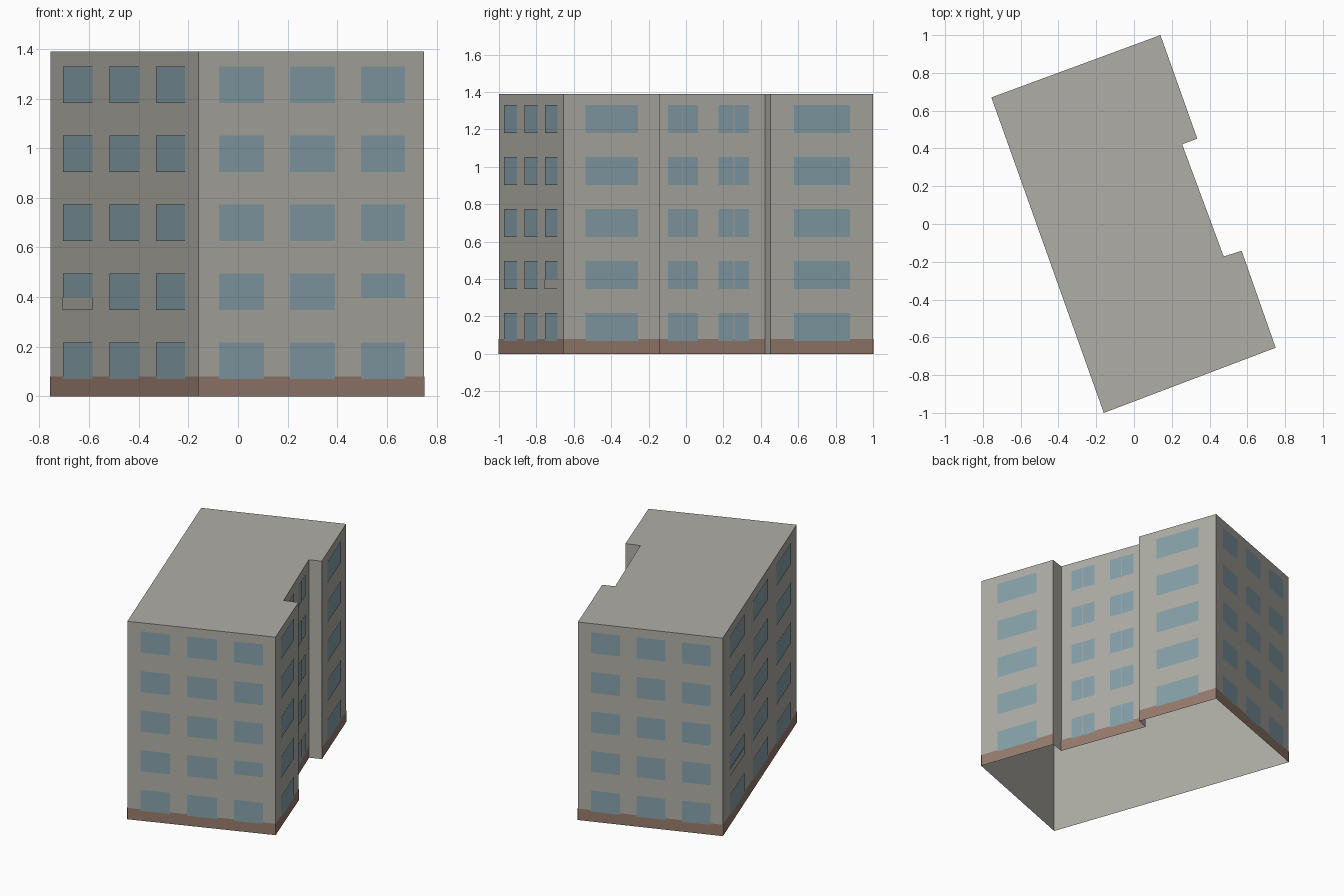
import bpy
from mathutils import Vector

cube = bpy.data.objects.get("Cube")
if cube:
    bpy.data.objects.remove(cube, do_unlink=True)

HEIGHT, PLINTH = 1.39, 0.08
PITCH, SILL, PANE = 0.278, 0.07, 0.148
FLOORS = 5


def material(name, rgb):
    m = bpy.data.materials.new(name)
    m.use_nodes = True
    color = (*rgb, 1)
    m.diffuse_color = color
    m.node_tree.nodes["Principled BSDF"].inputs["Base Color"].default_value = color
    return m


concrete = material("warm grey concrete", (0.43, 0.42, 0.38))
glass = material("blue grey glass", (0.24, 0.355, 0.40))
brick = material("brown plinth", (0.31, 0.20, 0.156))


def make(name, verts, faces, mat):
    mesh = bpy.data.meshes.new(name)
    mesh.from_pydata(verts, [], faces)
    mesh.materials.append(mat)
    obj = bpy.data.objects.new(name, mesh)
    bpy.context.collection.objects.link(obj)


# Footprint, counter-clockwise from the front corner
plan = [Vector(p) for p in (
    (-0.16, -1), (0.75, -0.655), (0.57, -0.142), (0.475, -0.172),
    (0.255, 0.422), (0.335, 0.452), (0.14, 1), (-0.755, 0.67))]
n = len(plan)

# Shell: walls and flat roof, open underneath
verts = [(p.x, p.y, z) for z in (0, HEIGHT) for p in plan]
walls = [(i, (i + 1) % n, (i + 1) % n + n, i + n) for i in range(n)]
make("building_shell", verts, walls + [tuple(range(n, 2 * n))], concrete)


def panels(name, side, rects, mat, out):
    """Flat plates on one wall; each rect is (start, end, bottom, top)."""
    a, b = plan[side], plan[(side + 1) % n]
    d = b - a
    off = Vector((d.y, -d.x)).normalized() * out
    vs, fs = [], []
    for s, e, lo, hi in rects:
        k = len(vs)
        for t, z in ((s, lo), (e, lo), (e, hi), (s, hi)):
            p = a + d * t + off
            vs.append((p.x, p.y, z))
        fs.append((k, k + 1, k + 2, k + 3))
    make(name, vs, fs, mat)


# Window columns along each wall, as fractions of its length
triple = [(0.09, 0.29), (0.405, 0.605), (0.72, 0.915)]
wide = [(0.225, 0.498), (0.502, 0.775)]
pairs = [(0.125, 0.255), (0.263, 0.395), (0.58, 0.715), (0.723, 0.857)]
facades = {
    "front": (0, triple), "right_front": (1, wide), "right_middle": (3, pairs),
    "right_back": (5, wide), "back": (6, triple), "left": (7, triple)}

# Two windows on the first upper floor have a covered lower part
covered = {("front", 2), ("left", 0)}

for name, (side, columns) in facades.items():
    panels(name + "_plinth", side, [(0, 1, 0, PLINTH)], brick, 0.0015)
    rects = []
    for floor in range(FLOORS):
        z = SILL + floor * PITCH
        for c, (s, e) in enumerate(columns):
            low = z
            if floor == 1 and (name, c) in covered:
                low = z + 0.05
                panels(name + "_window_cover", side, [(s, e, z, low)], concrete, 0.005)
            rects.append((s, e, low, z + PANE))
    panels(name + "_windows", side, rects, glass, 0.003)
